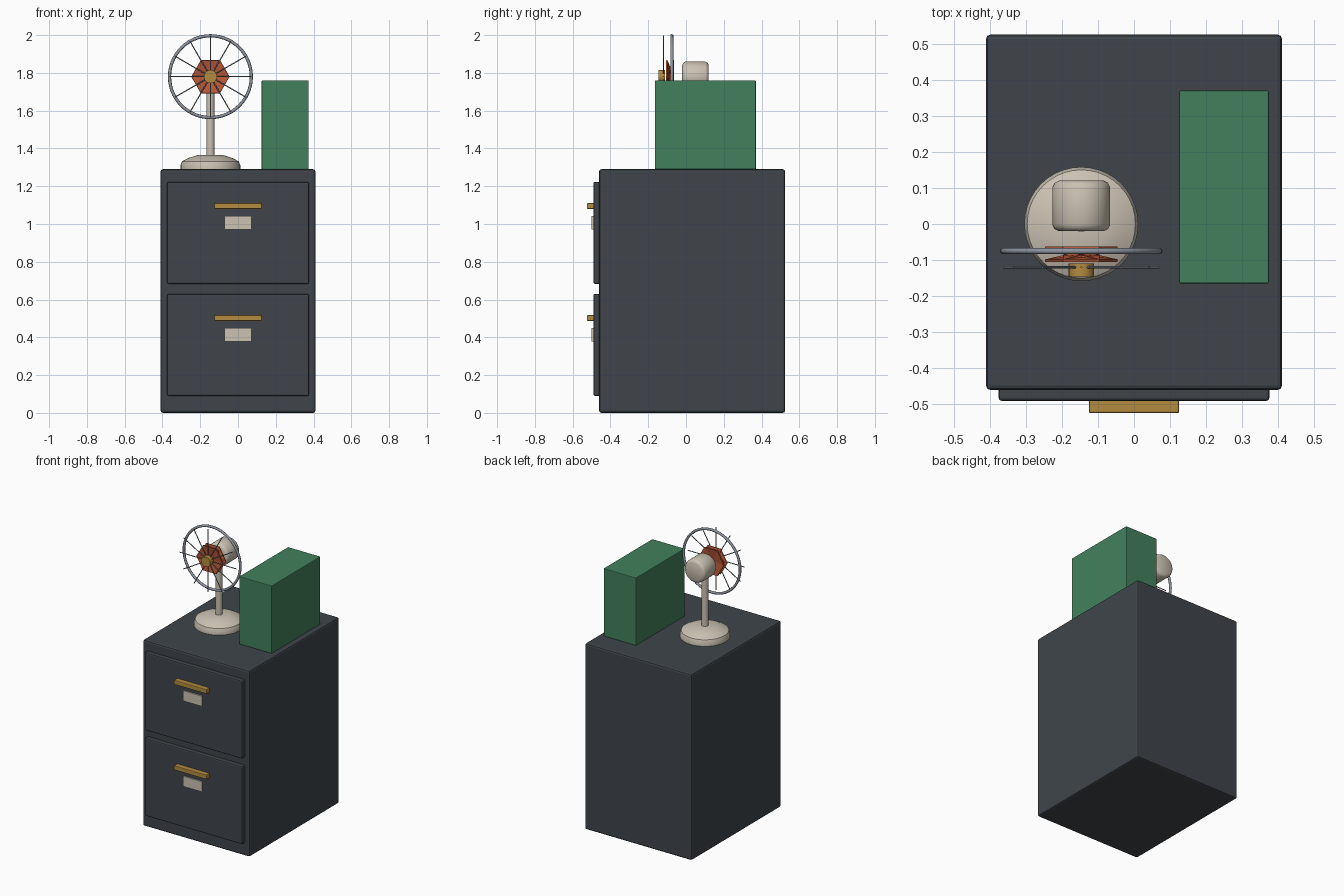
import bpy, bmesh, math
from mathutils import Matrix, Vector

old = bpy.data.objects.get("Cube")
if old:
    bpy.data.objects.remove(old)


def material(name, rgb):
    m = bpy.data.materials.new(name)
    m.use_nodes = True
    m.diffuse_color = (*rgb, 1)
    m.node_tree.nodes["Principled BSDF"].inputs["Base Color"].default_value = (*rgb, 1)
    return m


SLATE = material("slate paint", (0.05, 0.06, 0.07))
GREEN = material("green board", (0.055, 0.22, 0.108))
CREAM = material("cream enamel", (0.60, 0.54, 0.45))
BRASS = material("brass", (0.45, 0.26, 0.05))
RUST = material("rust red", (0.50, 0.10, 0.04))
STEEL = material("steel", (0.27, 0.30, 0.35))


def finish(name, bm, mat, bevel=0, smooth=False):
    """Turn a bmesh into a named object with optional bevel and smoothing."""
    bmesh.ops.recalc_face_normals(bm, faces=bm.faces)
    mesh = bpy.data.meshes.new(name)
    bm.to_mesh(mesh)
    bm.free()
    mesh.materials.append(mat)
    ob = bpy.data.objects.new(name, mesh)
    bpy.context.collection.objects.link(ob)
    if bevel:
        mod = ob.modifiers.new("Bevel", "BEVEL")
        mod.width = bevel
        mod.segments = 2
        mod.limit_method = "ANGLE"
    if smooth:
        bpy.ops.object.select_all(action="DESELECT")
        ob.select_set(True)
        bpy.context.view_layer.objects.active = ob
        bpy.ops.object.shade_smooth_by_angle(angle=math.radians(40))
    return ob


def box(name, x, y, z, mat, bevel=0):
    """Box from (min, max) pairs."""
    size = [b - a for a, b in (x, y, z)]
    mid = [(a + b) / 2 for a, b in (x, y, z)]
    bm = bmesh.new()
    bmesh.ops.create_cube(bm, size=1, matrix=Matrix.Translation(mid) @ Matrix.Diagonal((*size, 1)))
    return finish(name, bm, mat, bevel)


def lathe(name, profile, origin, mat, axis="Z", steps=40):
    """Spin (radius, height) points; axis Y points the height to the back."""
    bm = bmesh.new()
    verts = [bm.verts.new((r, 0, h)) for r, h in profile]
    edges = [bm.edges.new(pair) for pair in zip(verts, verts[1:])]
    bmesh.ops.spin(bm, geom=verts + edges, cent=(0, 0, 0), axis=(0, 0, 1),
                   angle=math.tau, steps=steps)
    bmesh.ops.remove_doubles(bm, verts=bm.verts, dist=1e-5)
    turn = Matrix.Rotation(-math.pi / 2, 4, "X") if axis == "Y" else Matrix()
    bm.transform(Matrix.Translation(origin) @ turn)
    return finish(name, bm, mat, smooth=True)


# Filing cabinet
box("cabinet_body", (-0.41, 0.41), (-0.46, 0.525), (0, 1.29), SLATE, 0.012)
for label, base in (("lower", 0.09), ("upper", 0.683)):
    box(label + "_drawer", (-0.375, 0.375), (-0.49, -0.45), (base, base + 0.54), SLATE, 0.008)
    box(label + "_handle", (-0.125, 0.125), (-0.524, -0.485), (base + 0.397, base + 0.428), BRASS, 0.004)
    box(label + "_label", (-0.072, 0.072), (-0.499, -0.485), (base + 0.288, base + 0.359), CREAM)

# Storage box on top
box("storage_box", (0.125, 0.374), (-0.165, 0.37), (1.29, 1.76), GREEN, 0.004)

# Fan stand and motor
FX, FZ = -0.146, 1.78
lathe("fan_base", [(0, 0), (0.158, 0), (0.158, 0.022), (0.150, 0.042),
                   (0.115, 0.06), (0.07, 0.074), (0, 0.076)], (FX, 0, 1.29), CREAM)
lathe("fan_pole", [(0, 0), (0.022, 0), (0.022, 0.38), (0, 0.38)], (FX, 0, 1.355), CREAM)
lathe("fan_motor", [(0, 0), (0.062, 0), (0.074, 0.006), (0.08, 0.018), (0.08, 0.122),
                    (0.074, 0.134), (0.062, 0.14), (0, 0.14)], (FX, -0.02, FZ), CREAM, "Y")
lathe("fan_hub", [(0, 0), (0.035, 0), (0.035, 0.036), (0, 0.036)], (FX, -0.146, FZ), BRASS, "Y", 24)

# Guard ring
ring = [(0.2165 + 0.0085 * math.cos(a), 0.0085 * math.sin(a))
        for a in (math.tau * i / 10 for i in range(11))]
lathe("guard_ring", ring, (FX, -0.075, FZ), STEEL, "Y", 56)

# Guard spokes: full-width rods crossing behind the hub face
bm = bmesh.new()
for i in range(6):
    place = Matrix.Translation((FX, -0.12, FZ)) @ Matrix.Rotation(i * math.pi / 6, 4, "Y")
    bmesh.ops.create_cone(bm, cap_ends=True, segments=8, radius1=0.003, radius2=0.003,
                          depth=0.434, matrix=place)
finish("guard_spokes", bm, STEEL, smooth=True)

# Fan blades: tilted plates crossing at the centre
bm = bmesh.new()
for i in range(6):
    place = (Matrix.Translation((FX, -0.084, FZ)) @ Matrix.Rotation(i * math.pi / 3, 4, "Y")
             @ Matrix.Rotation(0.2, 4, "X") @ Matrix.Diagonal((0.1, 0.007, 0.178, 1)))
    bmesh.ops.create_cube(bm, size=1, matrix=place)
finish("fan_blades", bm, RUST)
